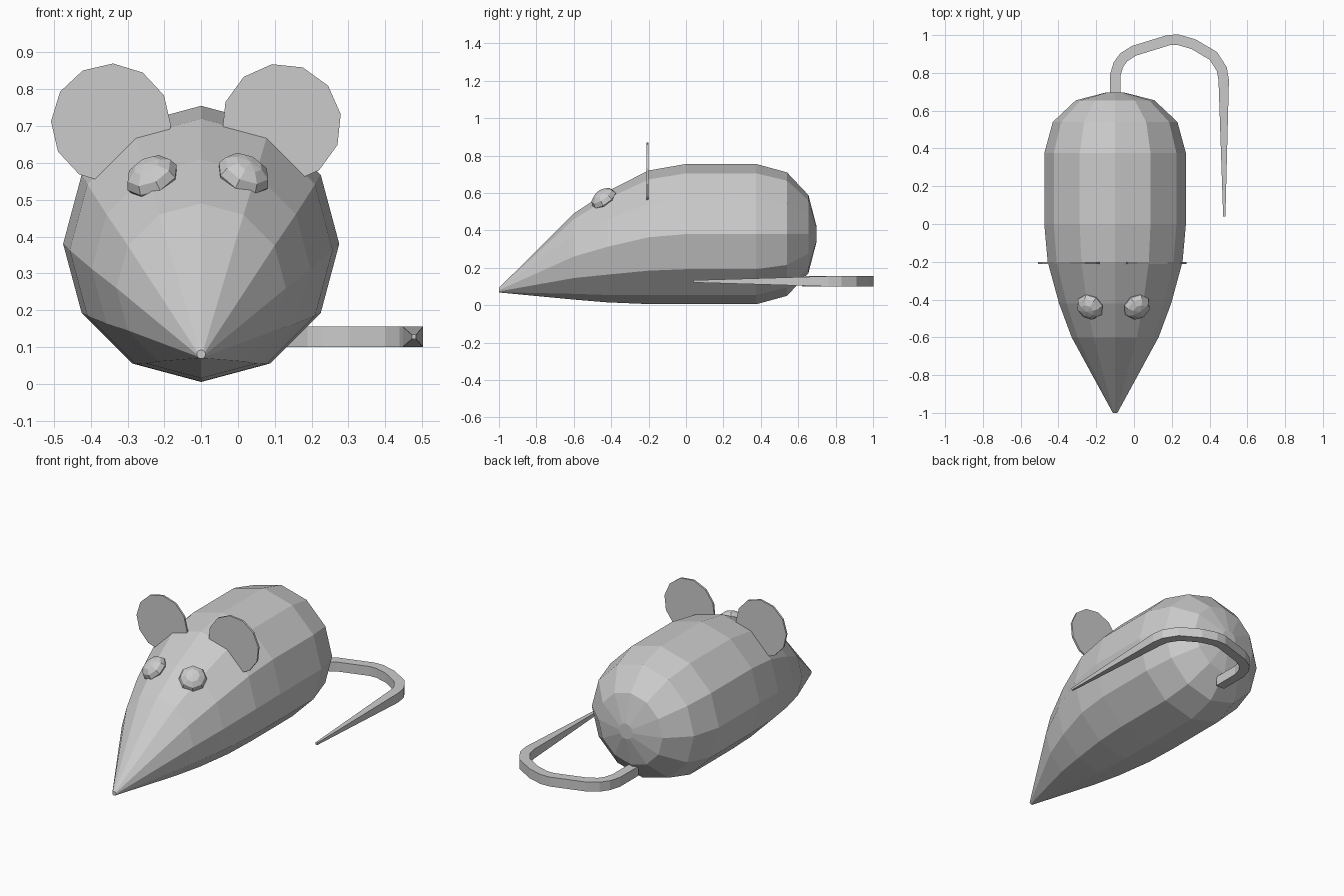
import bpy, bmesh, math
from mathutils import Vector, Matrix

if "Cube" in bpy.data.objects:
    bpy.data.objects.remove(bpy.data.objects["Cube"])

CX = -0.1  # body centre line


def finish(bm, name):
    bmesh.ops.recalc_face_normals(bm, faces=bm.faces[:])
    me = bpy.data.meshes.new(name)
    bm.to_mesh(me)
    bm.free()
    ob = bpy.data.objects.new(name, me)
    bpy.context.collection.objects.link(ob)
    return ob


def loft(name, rings):
    """Skin a list of point loops and cap both ends."""
    bm = bmesh.new()
    loops = [[bm.verts.new(p) for p in r] for r in rings]
    n = len(loops[0])
    for a, b in zip(loops, loops[1:]):
        for i in range(n):
            j = (i + 1) % n
            bm.faces.new((a[i], a[j], b[j], b[i]))
    bm.faces.new(loops[0])
    bm.faces.new(loops[-1])
    return finish(bm, name)


def circle(cx, y, cz, r, n=12, phase=0.0):
    return [(cx + r * math.cos(phase + i * math.tau / n), y,
             cz + r * math.sin(phase + i * math.tau / n)) for i in range(n)]


# Body: twelve-sided rings (y, centre z, radius) from nose to rump
profile = [(-1.0, 0.08, 0.012), (-0.6, 0.26, 0.23), (-0.42, 0.312, 0.297),
           (-0.2, 0.363, 0.357), (0.0, 0.38, 0.375), (0.375, 0.38, 0.375),
           (0.54, 0.38, 0.33), (0.655, 0.38, 0.208), (0.697, 0.38, 0.045)]
loft("body", [circle(CX, y, z, r) for y, z, r in profile])

# Ears: thin twelve-sided discs
for name, x, phase in (("ear_left", -0.345, -2), ("ear_right", 0.118, 9)):
    loft(name, [circle(x, y, 0.707, 0.163, 12, math.radians(phase))
                for y in (-0.211, -0.200)])

# Eyes: flattened balls lying on the head surface
for name, x, z, side in (("eye_left", -0.233, 0.56, -1), ("eye_right", 0.015, 0.566, 1)):
    bm = bmesh.new()
    rot = Vector((0.36 * side, -0.54, 0.76)).to_track_quat('Z', 'Y').to_matrix().to_4x4()
    mat = Matrix.Translation((x, -0.438, z)) @ rot @ Matrix.Diagonal((0.075, 0.075, 0.05, 1))
    bmesh.ops.create_uvsphere(bm, u_segments=8, v_segments=6, radius=1, matrix=mat)
    finish(bm, name)

# Tail: square section swept along a flat path, tapering to the tip
path = [(-0.1, 0.62), (-0.1, 0.785), (-0.083, 0.843), (-0.055, 0.882), (0.0, 0.917),
        (0.185, 0.974), (0.235, 0.975), (0.315, 0.952), (0.42, 0.89),
        (0.465, 0.82), (0.475, 0.76), (0.478, 0.04)]
pts = [Vector(p) for p in path]
rings = []
for i, p in enumerate(pts):
    d_in = (p - pts[max(i - 1, 0)]).normalized() if i else (pts[1] - p).normalized()
    d_out = (pts[i + 1] - p).normalized() if i < len(pts) - 1 else d_in
    d = (d_in + d_out).normalized()
    h = 0.006 if i == len(pts) - 1 else 0.0275
    s = Vector((-d.y, d.x)) * h / max(d.dot(d_in), 0.5)
    rings.append([(p.x + a * s.x, p.y + a * s.y, 0.1275 + b * h)
                  for a, b in ((1, 1), (1, -1), (-1, -1), (-1, 1))])
loft("tail", rings)
